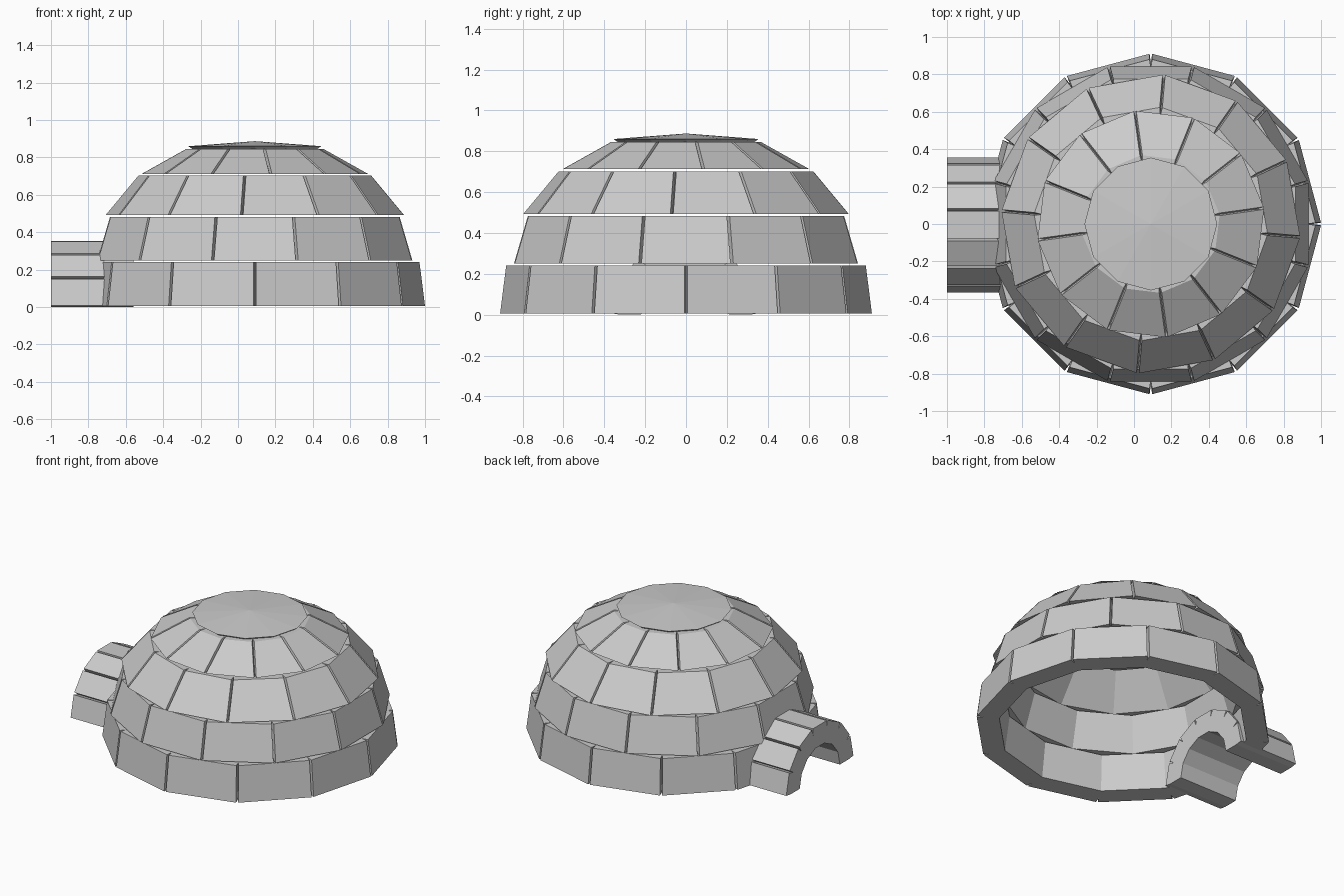
import bpy, bmesh
from math import sin, cos, pi, radians
from mathutils import Vector, Matrix

old = bpy.data.objects.get("Cube")
if old:
    bpy.data.objects.remove(old)

CX = 0.09      # dome centre
GROOVE = 0.007  # half width of the joints
DEPTH = 0.045   # depth of the joints

snow = bpy.data.materials.new("snow_grey")
snow.use_nodes = True
snow.diffuse_color = (0.6, 0.6, 0.6, 1)
snow.node_tree.nodes["Principled BSDF"].inputs["Base Color"].default_value = (0.6, 0.6, 0.6, 1)


def finish(bm, name):
    bmesh.ops.recalc_face_normals(bm, faces=bm.faces[:])
    mesh = bpy.data.meshes.new(name)
    bm.to_mesh(mesh)
    bm.free()
    mesh.materials.append(snow)
    obj = bpy.data.objects.new(name, mesh)
    bpy.context.collection.objects.link(obj)
    return obj


def block_row(name, n, start, span, ends, thick, place):
    """Row of joined blocks along an arc; ends = two (radius, offset) pairs."""
    bm = bmesh.new()
    closed = span > 6
    count = n if closed else n + 1
    levels = []
    for radius, offset in ends:
        corners = []
        for i in range(count):
            a = start + span * i / n
            d = Vector((cos(a), sin(a)))
            side = Vector((-d.y, d.x)) * GROOVE
            flat = [d * radius - side, d * (radius - DEPTH), d * radius + side, d * (radius - thick)]
            corners.append([bm.verts.new(place(p, offset)) for p in flat])
        levels.append(corners)
    low, high = levels
    for i in range(n):
        j = (i + 1) % count
        # before-joint, joint, after-joint and inner points of both corners
        loops = [[c[i][1], c[i][2], c[j][0], c[j][1], c[j][3], c[i][3]] for c in levels]
        for loop in loops:
            bm.faces.new(loop)
        for k in (0, 1, 2, 4):
            bm.faces.new((loops[0][k], loops[0][k + 1], loops[1][k + 1], loops[1][k]))
    if not closed:
        for i in (0, n):
            bm.faces.new((low[i][1], low[i][3], high[i][3], high[i][1]))
    return finish(bm, name)


def upright(p, z):
    return (CX + p.x, p.y, z)


def sideways(p, x):
    return (x, p.x - 0.005, p.y)


# Doorway cutter, as wide as the middle of the tunnel wall
bm = bmesh.new()
bmesh.ops.create_cone(bm, cap_ends=True, segments=28, radius1=0.3, radius2=0.3, depth=0.9,
                      matrix=Matrix.Translation((-0.75, -0.005, 0)) @ Matrix.Rotation(pi / 2, 4, 'Y'))
cutter = finish(bm, "doorway_cutter")
cutter.hide_render = True

# Four rings of wall blocks: rotation, (radius, height) at bottom and top
rings = [
    ("first_block_ring", 0, (0.91, 0.005), (0.88, 0.242)),
    ("second_block_ring", 15, (0.87, 0.25), (0.80, 0.482)),
    ("third_block_ring", -5, (0.80, 0.492), (0.625, 0.702)),
    ("fourth_block_ring", 8, (0.61, 0.712), (0.37, 0.845)),
]
for index, (name, turn, bottom, top) in enumerate(rings):
    ring = block_row(name, 12, radians(turn), 2 * pi, (bottom, top), 0.14, upright)
    if index < 2:
        cut = ring.modifiers.new("doorway", 'BOOLEAN')
        cut.operation = 'DIFFERENCE'
        cut.solver = 'EXACT'
        cut.object = cutter
        bpy.context.view_layer.update()
        graph = bpy.context.evaluated_depsgraph_get()
        opened = bpy.data.meshes.new_from_object(ring.evaluated_get(graph))
        ring.modifiers.clear()
        ring.data = opened
bpy.data.objects.remove(cutter)

# Entrance tunnel of seven arch blocks
block_row("entrance_tunnel", 7, 0, pi, ((0.36, -1.0), (0.36, -0.56)), 0.145, sideways)

# Shallow roof cap
bm = bmesh.new()
loops = []
for radius, z in ((0.335, 0.846), (0.355, 0.86)):
    loops.append([bm.verts.new((CX + radius * cos(i * pi / 6), radius * sin(i * pi / 6), z)) for i in range(12)])
apex = bm.verts.new((CX, 0, 0.887))
bm.faces.new(loops[0])
for i in range(12):
    j = (i + 1) % 12
    bm.faces.new((loops[0][i], loops[0][j], loops[1][j], loops[1][i]))
    bm.faces.new((loops[1][i], loops[1][j], apex))
finish(bm, "roof_cap")
